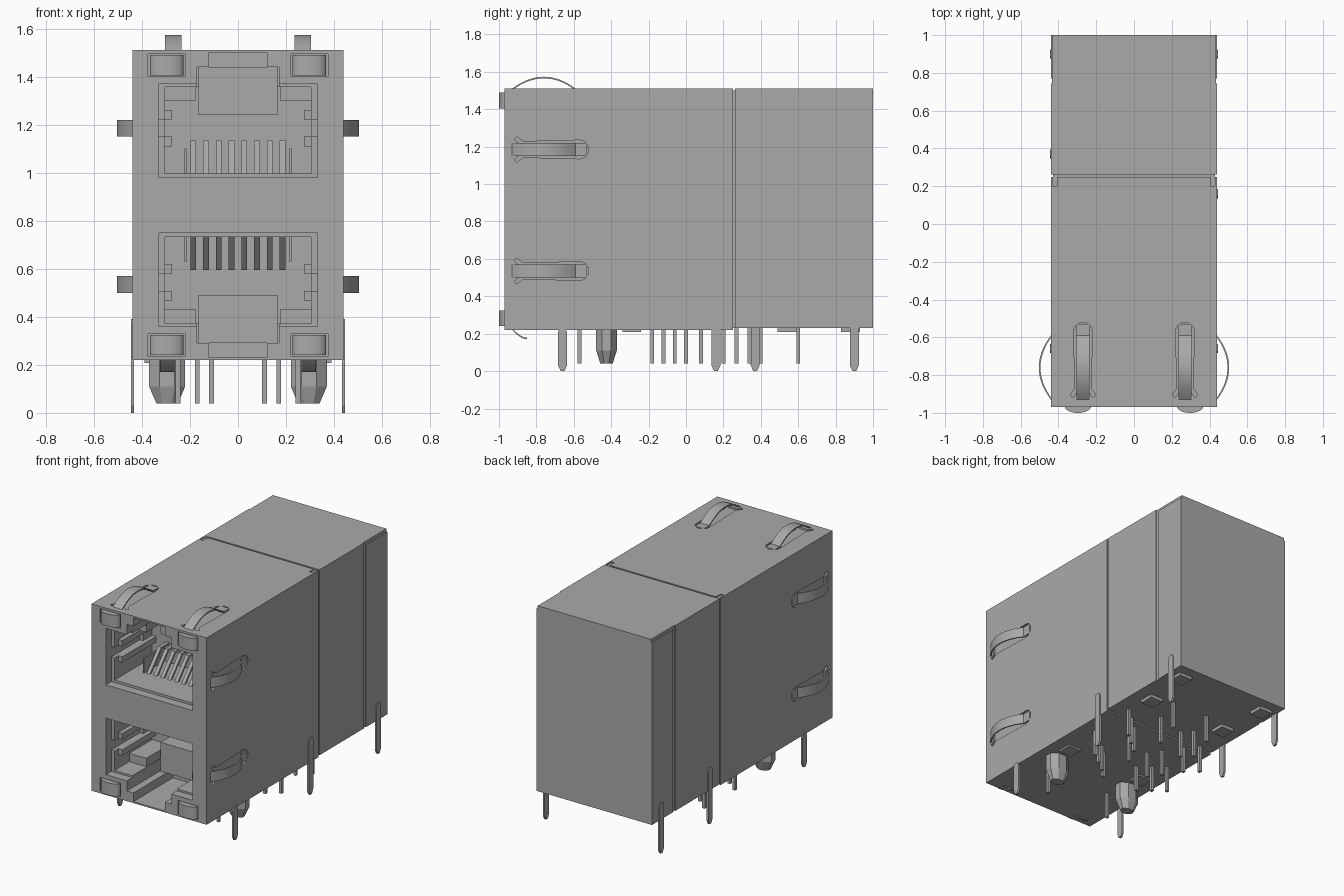
import bpy, bmesh, math

old = bpy.data.objects.get("Cube")
if old:
    bpy.data.objects.remove(old)

GREY = (0.40, 0.40, 0.40, 1)
mat = bpy.data.materials.new("plain grey")
mat.use_nodes = True
mat.diffuse_color = GREY
mat.node_tree.nodes["Principled BSDF"].inputs["Base Color"].default_value = GREY


def prism(name, pts, lo, hi, place, smooth=False):
    """Extrude a closed outline from lo to hi; place maps (a, b, depth) to x, y, z."""
    bm = bmesh.new()
    rings = [[bm.verts.new(place(a, b, d)) for a, b in pts] for d in (lo, hi)]
    n = len(pts)
    bm.faces.new(rings[0])
    bm.faces.new(rings[1][::-1])
    for i in range(n):
        j = (i + 1) % n
        bm.faces.new((rings[0][i], rings[0][j], rings[1][j], rings[1][i]))
    bmesh.ops.recalc_face_normals(bm, faces=bm.faces)
    mesh = bpy.data.meshes.new(name)
    bm.to_mesh(mesh)
    bm.free()
    mesh.materials.append(mat)
    ob = bpy.data.objects.new(name, mesh)
    bpy.context.scene.collection.objects.link(ob)
    if smooth:
        bpy.ops.object.select_all(action="DESELECT")
        ob.select_set(True)
        bpy.context.view_layer.objects.active = ob
        bpy.ops.object.shade_smooth_by_angle(angle=math.radians(35))
    return ob


def box(name, x, y, z):
    pts = [(x[0], y[0]), (x[1], y[0]), (x[1], y[1]), (x[0], y[1])]
    return prism(name, pts, z[0], z[1], lambda a, b, d: (a, b, d))


def carve(ob, cutters):
    for c in cutters:
        m = ob.modifiers.new("cut", "BOOLEAN")
        m.operation, m.solver, m.object = "DIFFERENCE", "EXACT", c
        c.hide_render = True
    dg = bpy.context.evaluated_depsgraph_get()
    mesh = bpy.data.meshes.new_from_object(ob.evaluated_get(dg))
    ob.modifiers.clear()
    ob.data = mesh
    for c in cutters:
        bpy.data.objects.remove(c)


# Upper port heights, and the same heights mirrored for the lower port
def up(lo, hi):
    return lo, hi


def down(lo, hi):
    return 1.73 - hi, 1.73 - lo


PORTS = (("upper", up), ("lower", down))
SIDES = (("left", 1), ("right", -1))


def span(s, a, b):
    return tuple(sorted((s * a, s * b)))


# Placement of spring fingers: a = across, b = along y, d = outward
def on_top(cx):
    return lambda a, b, d: (cx + a, b, 1.51 + d)


def on_side(s, cz):
    return lambda a, b, d: (s * (0.44 + d), b, cz + a)


fingers = [("top_" + n, on_top(0.27 * s)) for n, s in SIDES]
fingers += [(f"{n}_{p}", on_side(s, cz)) for n, s in SIDES
            for p, cz in (("upper", 1.185), ("lower", 0.535))]

# Front housing with ports, latch keyways, light pockets and finger slots
cuts = []
for p, f in PORTS:
    cuts += [box("cut", (-0.33, 0.33), (-1.1, -0.91), f(0.98, 1.37)),
             box("cut", (-0.305, 0.305), (-1.1, -0.5), f(0.997, 1.357)),
             box("cut", (-0.17, 0.17), (-1.1, -0.52), f(1.3, 1.44)),
             box("cut", (-0.12, 0.12), (-1.1, -0.54), f(1.4, 1.5))]
    for n, s in SIDES:
        cuts += [box("cut", span(s, 0.22, 0.375), (-1.1, -0.935), f(1.4, 1.495)),
                 box("cut", span(s, 0.25, 0.33), (-1.1, -0.6), f(1.15, 1.222))]

arc = [(0.05 * math.cos(t), -0.57 + 0.05 * math.sin(t))
       for t in [math.pi * i / 12 for i in range(13)]]
slot = arc + [(-0.042, -0.87), (-0.068, -0.905), (-0.055, -0.92), (-0.035, -0.895),
              (0.035, -0.895), (0.055, -0.92), (0.068, -0.905), (0.042, -0.87)]
for n, place in fingers:
    cuts.append(prism("cut", slot, -0.012, 0.02, place))

housing = box("front_shield", (-0.44, 0.44), (-0.97, 0.25), (0.22, 1.51))
# Corner notches at the seam
for n, s in SIDES:
    cuts.append(box("cut", span(s, 0.405, 0.43), (0.2, 0.3), (1.502, 1.6)))
carve(housing, cuts)

# Rear housing, recessed seam and wrapped side plates
box("seam_core", (-0.43, 0.43), (0.24, 0.27), (0.23, 1.5))
box("rear_housing", (-0.433, 0.433), (0.262, 1.0), (0.23, 1.51))
for n, s in SIDES:
    box(n + "_middle_plate", span(s, 0.43, 0.44), (0.262, 0.745), (0.23, 1.51))
    box(n + "_rear_plate", span(s, 0.43, 0.44), (0.77, 1.0), (0.23, 1.49))

# Spring fingers: bowed strips
bow = []
for i in range(17):
    y = -0.93 + 0.34 * i / 16
    bow.append((y, 0.064 * (1 - ((y + 0.76) / 0.17) ** 2)))
bow.append((-0.53, 0.0))


def strip(name, path, half, place):
    outline = path + [(y, v - 0.009) for y, v in reversed(path)]
    prism(name, outline, -half, half, lambda a, b, d: place(d, a, b), True)


for n, place in fingers:
    strip(n + "_spring_finger", bow, 0.035, place)
for n, s in SIDES:
    strip(n + "_bottom_spring_finger",
          [(-0.93 + 0.01 * i, 0.05 * math.sin(math.pi * i / 16)) for i in range(9)],
          0.03, lambda a, b, d, s=s: (0.295 * s + a, b, 0.22 - d))

for p, f in PORTS:
    # Latch stop, shoulders and guide ribs inside the port
    box(p + "_latch_stop", (-0.165, 0.165), (-0.61, -0.48), f(1.24, 1.44))
    for n, s in SIDES:
        box(f"{p}_{n}_shoulder", span(s, 0.175, 0.31), (-0.75, -0.48), f(1.3, 1.36))
        for i, z in enumerate((1.11, 1.222)):
            box(f"{p}_{n}_rib_{i}", span(s, 0.275, 0.31), (-0.87, -0.48), f(z, z + 0.04))
        box(f"{p}_{n}_contact_wall", span(s, 0.212, 0.222), (-0.72, -0.48), f(0.99, 1.1))
        # Indicator light with a bulged lens
        lens = [(0.297 * s + 0.07 * math.cos(t), -0.965 - 0.035 * math.sin(t))
                for t in [math.pi * i / 16 for i in range(17)]]
        lens += [(0.297 * s - 0.07, -0.93), (0.297 * s + 0.07, -0.93)]
        z = f(1.405, 1.49)
        prism(f"{p}_{n}_light", lens, z[0], z[1], lambda a, b, d: (a, b, d), True)
    # Slanted contact wires
    for i in range(8):
        x = -0.186 + 0.053 * i
        wire = [(-0.72, 0.99), (-0.70, 0.99), (-0.58, 1.12), (-0.49, 1.12),
                (-0.49, 1.135), (-0.59, 1.135)]
        prism(f"{p}_contact_{i}", wire, x - 0.012, x + 0.012,
              lambda a, b, d, f=f: (d, a, f(b, b)[0]))


# Pointed shield tabs flat on the sides
def tab(name, s, y, top):
    pts = [(y - 0.024, top), (y - 0.024, 0.03), (y - 0.01, 0.0),
           (y + 0.01, 0.0), (y + 0.024, 0.03), (y + 0.024, top),
           (y + 0.012, top + 0.02), (y - 0.012, top + 0.02)]
    prism(name, pts, 0.432, 0.446, lambda a, b, d: (s * d, a, b))


for n, s in SIDES:
    tab(n + "_front_tab", s, -0.66, 0.21)
    tab(n + "_middle_tab", s, 0.16 if s > 0 else 0.37, 0.37)
    tab(n + "_rear_tab", s, 0.9, 0.33)
    # Board locating peg with a tapered tip
    bm = bmesh.new()
    for top, bottom, r0, r1 in ((0.225, 0.11, 1, 1), (0.11, 0.04, 1, 0.6)):
        res = bmesh.ops.create_cone(bm, cap_ends=True, segments=8, radius1=r1,
                                    radius2=r0, depth=top - bottom)
        for v in res["verts"]:
            c = math.cos(math.pi / 8)
            x, y = v.co.x, v.co.y
            v.co = (0.295 * s + 0.075 * (x * c - y * math.sin(math.pi / 8)) / c,
                    -0.425 + 0.055 * (x * math.sin(math.pi / 8) + y * c) / c,
                    v.co.z + (top + bottom) / 2)
    mesh = bpy.data.meshes.new(n + "_peg")
    bm.to_mesh(mesh)
    bm.free()
    mesh.materials.append(mat)
    bpy.context.scene.collection.objects.link(bpy.data.objects.new(n + "_peg", mesh))
    # Small standoffs under the body
    for i, (x, y) in enumerate(((0.3, -0.29), (0.3, 0.54), (0.34, 0.88))):
        box(f"{n}_standoff_{i}", span(s, x - 0.05, x + 0.05), (y - 0.05, y + 0.05), (0.208, 0.24))

# Solder pins in staggered rows
columns = (0.11, 0.17, 0.25, 0.33)
rows = (-0.18, -0.12, -0.06, 0.0, 0.08, 0.2, 0.27, 0.34, 0.4)
spots = [(s * columns[(i + (s < 0)) % 4], y) for i, y in enumerate(rows) for n, s in SIDES]
spots += [(s * 0.25, -0.57) for n, s in SIDES] + [(0.17, 0.6), (-0.11, 0.6)]
for i, (x, y) in enumerate(spots):
    box(f"solder_pin_{i}", (x - 0.01, x + 0.01), (y - 0.01, y + 0.01), (0.04, 0.24))
